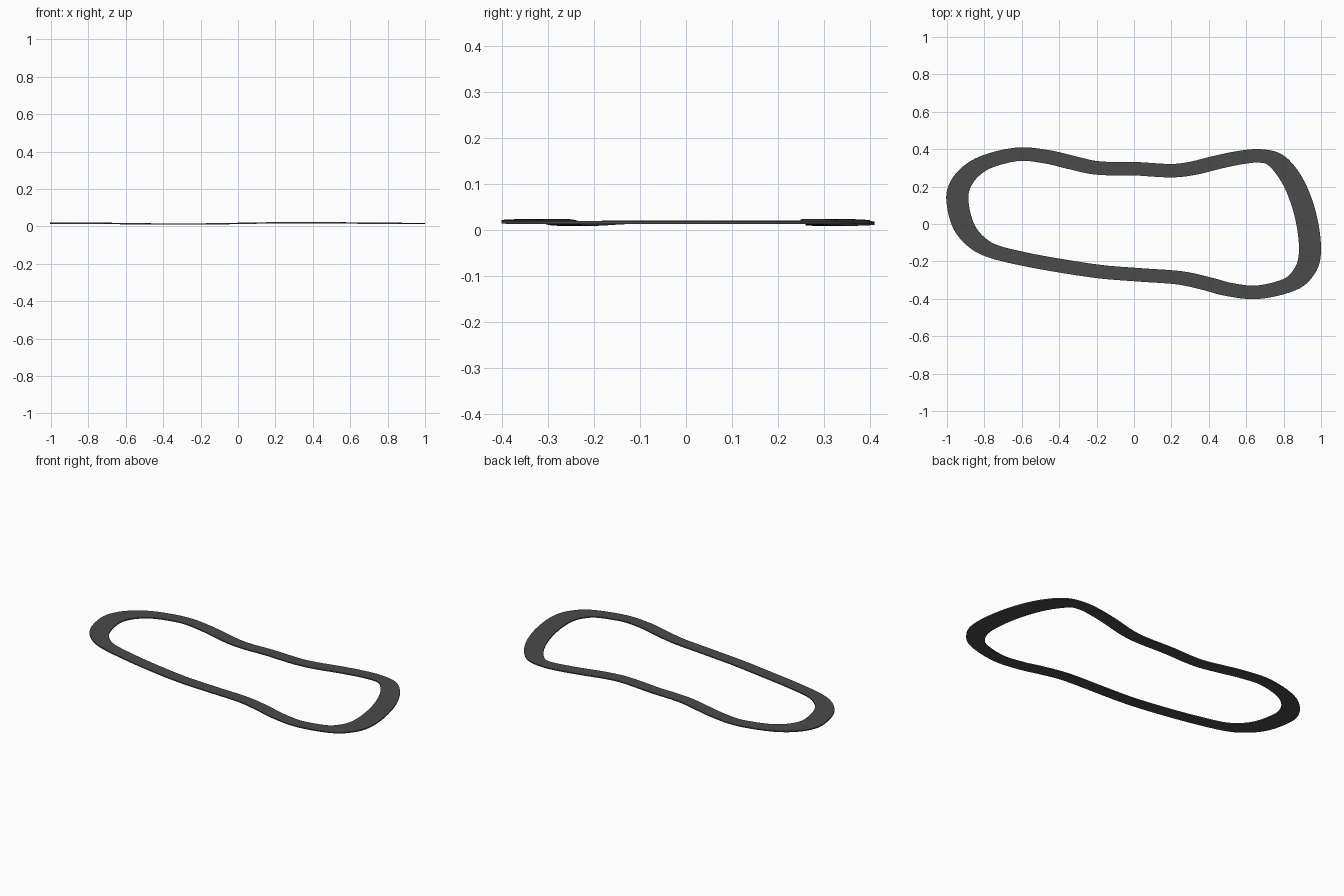
import bpy, bmesh, math
from mathutils import Vector

if "Cube" in bpy.data.objects:
    bpy.data.objects.remove(bpy.data.objects["Cube"])

# Centreline of the circuit, clockwise seen from above
PATH = [(-.94, .18), (-.89, .265), (-.79, .332), (-.62, .373), (-.47, .36), (-.34, .33),
        (-.228, .304), (-.13, .296), (0, .296), (.195, .285), (.315, .298), (.445, .33),
        (.568, .355), (.675, .364), (.762, .338), (.845, .235), (.904, .094), (.936, -.058),
        (.938, -.18), (.905, -.262), (.83, -.325), (.66, -.365), (.507, -.35), (.393, -.32),
        (.245, -.288), (.03, -.272), (-.18, -.255), (-.4, -.222), (-.59, -.187),
        (-.76, -.144), (-.85, -.09), (-.91, -.013), (-.94, .09)]
HALF_X, HALF_Y = .059, .036     # half width of the road along each axis
THICK = .007
STEPS = 6


def smooth_loop(pts):
    """Closed Catmull-Rom curve through the points."""
    pts = [Vector(p) for p in pts]
    n, out = len(pts), []
    for i in range(n):
        a, b, c, d = (pts[(i + k) % n] for k in (-1, 0, 1, 2))
        for s in range(STEPS):
            t = s / STEPS
            out.append(.5 * (2 * b + (c - a) * t + (2 * a - 5 * b + 4 * c - d) * t * t
                             + (3 * b - a - 3 * c + d) * t ** 3))
    return out


def height(x):
    """Gentle rise and dip of the road."""
    return .016 + .0045 * math.sin(2 * math.pi * (x - .02) / 1.5) * (1 - x * x)


# Road: rectangular section swept round the loop
loop = smooth_loop(PATH)
n = len(loop)
bm = bmesh.new()
rings = []
for i, p in enumerate(loop):
    t = loop[(i + 1) % n] - loop[i - 1]
    normal = Vector((-t.y / HALF_Y, t.x / HALF_X)).normalized()
    off = Vector((normal.x * HALF_X, normal.y * HALF_Y))
    z = height(max(-1, min(1, p.x)))
    rings.append([bm.verts.new((q.x, q.y, z + dz)) for q, dz in
                  ((p + off, THICK / 2), (p - off, THICK / 2),
                   (p - off, -THICK / 2), (p + off, -THICK / 2))])
for i in range(n):
    a, b = rings[i], rings[(i + 1) % n]
    for k in range(4):
        j = (k + 1) % 4
        bm.faces.new((a[k], a[j], b[j], b[k]))
bmesh.ops.recalc_face_normals(bm, faces=bm.faces)

mesh = bpy.data.meshes.new("race_track")
bm.to_mesh(mesh)
bm.free()
track = bpy.data.objects.new("race_track", mesh)
bpy.context.collection.objects.link(track)

asphalt = bpy.data.materials.new("asphalt")
asphalt.diffuse_color = (.07, .07, .07, 1)
asphalt.use_nodes = True
asphalt.node_tree.nodes["Principled BSDF"].inputs["Base Color"].default_value = asphalt.diffuse_color
mesh.materials.append(asphalt)

bpy.context.view_layer.objects.active = track
track.select_set(True)
bpy.ops.object.shade_smooth_by_angle(angle=math.radians(30))
